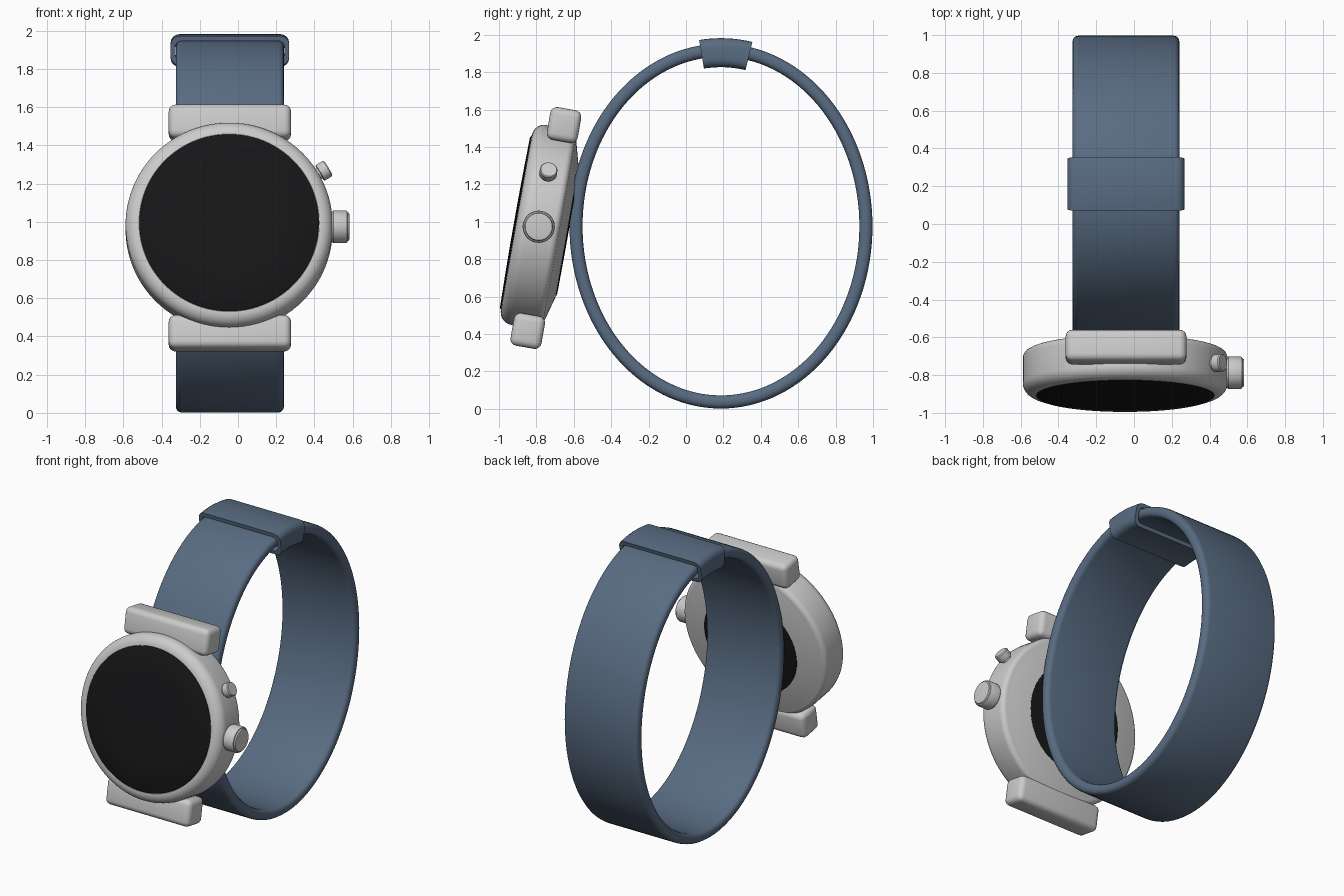
import bpy, bmesh
from math import sin, cos, pi, radians
from mathutils import Matrix, Vector

if "Cube" in bpy.data.objects:
    bpy.data.objects.remove(bpy.data.objects["Cube"])

CX = -0.0425


def material(name, color):
    m = bpy.data.materials.new(name)
    m.diffuse_color = color
    m.use_nodes = True
    m.node_tree.nodes["Principled BSDF"].inputs["Base Color"].default_value = m.diffuse_color
    return m


blue = material("strap_blue", (0.10, 0.15, 0.225, 1))
black = material("glass_black", (0.008, 0.008, 0.009, 1))


def finish(name, bm, mat=None, angle=35):
    bmesh.ops.recalc_face_normals(bm, faces=bm.faces)
    me = bpy.data.meshes.new(name)
    bm.to_mesh(me)
    bm.free()
    ob = bpy.data.objects.new(name, me)
    bpy.context.collection.objects.link(ob)
    if mat:
        me.materials.append(mat)
    bpy.ops.object.select_all(action='DESELECT')
    ob.select_set(True)
    bpy.context.view_layer.objects.active = ob
    bpy.ops.object.shade_smooth_by_angle(angle=radians(angle))
    return ob


def skin(name, loops, closed, mat=None, angle=35):
    """Quads between equal loops; open skins are capped."""
    bm = bmesh.new()
    rows = [[bm.verts.new(p) for p in loop] for loop in loops]
    n, k = len(rows), len(rows[0])
    for i in range(n if closed else n - 1):
        a, b = rows[i], rows[(i + 1) % n]
        for j in range(k):
            q = (j + 1) % k
            bm.faces.new((a[j], a[q], b[q], b[j]))
    if not closed:
        bm.faces.new(rows[0])
        bm.faces.new(rows[-1])
    return finish(name, bm, mat, angle)


def lathe(name, profile, matrix, mat=None, seg=96, angle=35):
    loops = [[matrix @ Vector((r * cos(2 * pi * i / seg), r * sin(2 * pi * i / seg), z))
              for i in range(seg)] for r, z in profile]
    return skin(name, loops, False, mat, angle)


def rounded_rect(w, lo, hi, r, steps=4):
    pts = []
    for c, (sx, sy) in enumerate(((1, 1), (-1, 1), (-1, -1), (1, -1))):
        cx = sx * (w / 2 - r)
        cy = hi - r if sy > 0 else lo + r
        for s in range(steps + 1):
            a = pi / 2 * (c + s / steps)
            pts.append((cx + r * cos(a), cy + r * sin(a)))
    return pts


def on_ring(t, section):
    """Place a cross-section on the oval strap path, t = 0 at the top."""
    a, b = 0.775, 0.94
    p = Vector((CX, 0.187 + a * sin(t), 0.977 + b * cos(t)))
    n = Vector((0, b * sin(t), a * cos(t))).normalized()
    return [p + n * h + Vector((x, 0, 0)) for x, h in section]


# strap: closed oval band
band = rounded_rect(0.565, -0.035, 0.035, 0.03)
skin("strap", [on_ring(2 * pi * i / 128, band) for i in range(128)], True, blue, 50)

# strap keeper: hollow sleeve around the top of the strap
outer = rounded_rect(0.62, -0.09, 0.065, 0.045)
inner = rounded_rect(0.57, -0.065, 0.038, 0.03)
ts = [-0.137 + 0.335 * i / 10 for i in range(11)]
skin("strap_keeper", [on_ring(t, outer) for t in ts] + [on_ring(t, inner) for t in reversed(ts)],
     True, blue)

# watch frame: local y up the dial, local z out of the dial, leaning back 10 degrees
W = Matrix.Translation((CX - 0.004, -0.754, 0.968)) @ Matrix.Rotation(radians(80), 4, 'X')

# case with rounded bezel and sloped back
bezel = [(0.472 + 0.07 * sin(a), 0.09 + 0.066 * cos(a)) for a in (pi / 2 * i / 8 for i in range(9))]
rear = [(0.507 + 0.035 * cos(a), -0.045 - 0.035 * sin(a)) for a in (pi / 2 * i / 5 for i in range(6))]
lathe("case", [(0.3, 0.1), (0.465, 0.15)] + bezel + rear + [(0.495, -0.082), (0.355, -0.12), (0.3, -0.12)], W)

# front glass and rear sensor cover
lathe("front_glass", [(0.47, 0.12), (0.47, 0.158), (0.462, 0.163), (0.3, 0.166), (0.1, 0.168)], W, black)
lathe("rear_cover", [(0.35, -0.11), (0.35, -0.122), (0.33, -0.126), (0.1, -0.128)], W, black)

# lugs above and below the case
for name, s in (("top_lug", 1), ("bottom_lug", -1)):
    bm = bmesh.new()
    M = W @ Matrix.Translation((0.004, s * 0.559, -0.005)) @ Matrix.Diagonal((0.64, 0.177, 0.168, 1))
    bmesh.ops.create_cube(bm, size=1, matrix=M)
    bmesh.ops.bevel(bm, geom=bm.edges[:], offset=0.036, segments=4, profile=0.5, affect='EDGES')
    finish(name, bm)


def side_button(name, angle, profile):
    m = (W @ Matrix.Translation((0, 0, 0.034)) @ Matrix.Rotation(radians(angle), 4, 'Z')
         @ Matrix.Rotation(pi / 2, 4, 'Y'))
    lathe(name, profile, m, None, 40)


# crown and upper push button, both radial to the case
side_button("crown", 0, [(0.06, 0.5), (0.06, 0.535), (0.079, 0.537), (0.086, 0.546), (0.086, 0.61),
                         (0.082, 0.618), (0.076, 0.62), (0.072, 0.628), (0.06, 0.63)])
side_button("push_button", 31, [(0.032, 0.5), (0.032, 0.553), (0.045, 0.555), (0.047, 0.56),
                                (0.047, 0.598), (0.042, 0.604)])
